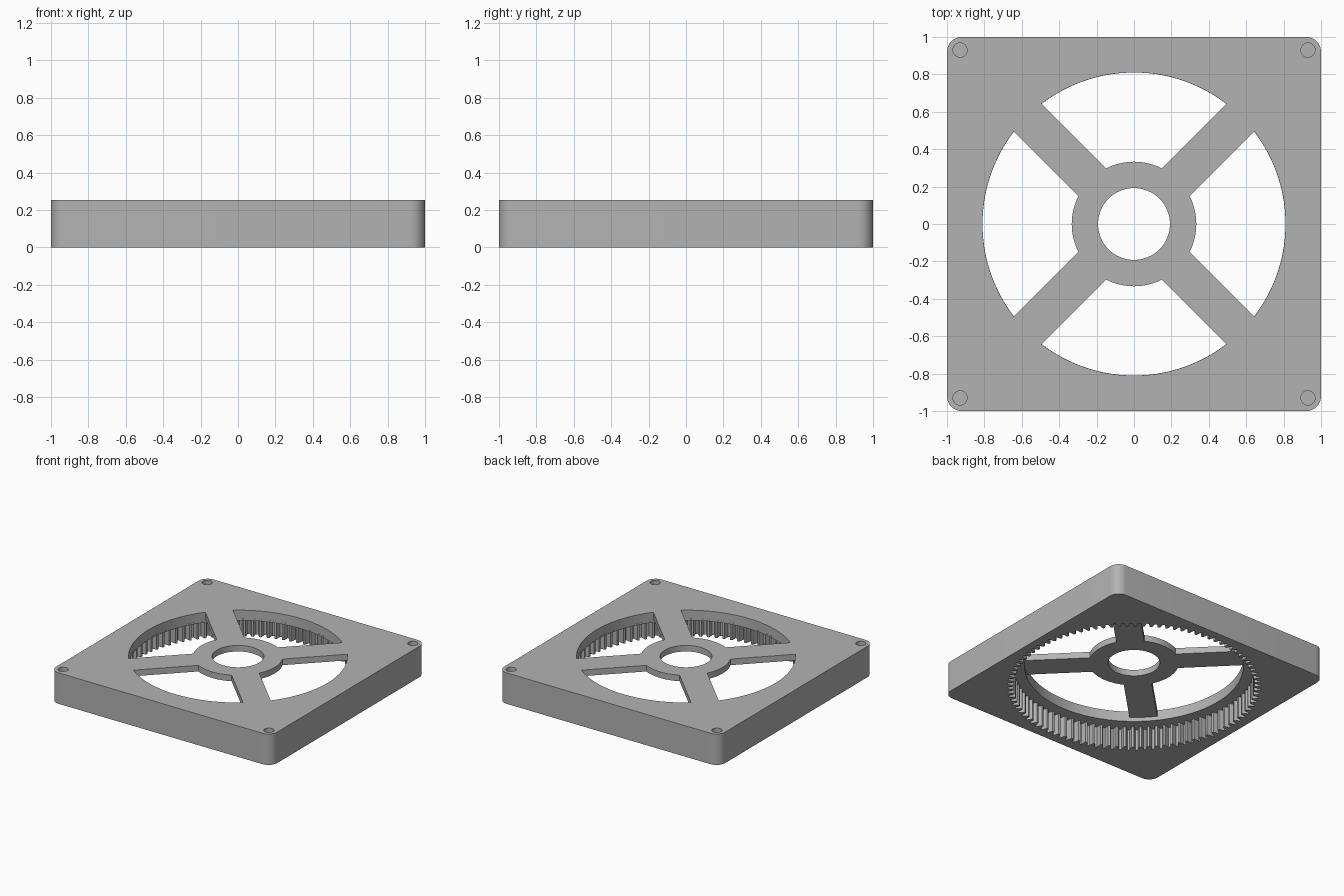
import bpy, bmesh, math
from math import sin, cos, pi, asin, radians

old = bpy.data.objects.get("Cube")
if old:
    bpy.data.objects.remove(old, do_unlink=True)

HEIGHT = 0.253
LEDGE = 0.17        # underside of the top plate
SPOKE_Z = 0.203     # underside of the spokes and hub
OPENING_R, HUB_R, BORE_R = 0.81, 0.333, 0.192
TEETH, ROOT_R, TIP_R = 96, 0.937, 0.893
SPOKE_HALF = 0.104

grey = bpy.data.materials.new("plain_grey")
grey.use_nodes = True
colour = (0.45, 0.45, 0.45, 1)
grey.diffuse_color = colour
grey.node_tree.nodes["Principled BSDF"].inputs["Base Color"].default_value = colour


def arc(r, a0, a1, n, cx=0, cy=0):
    return [(cx + r * cos(a0 + (a1 - a0) * i / n),
             cy + r * sin(a0 + (a1 - a0) * i / n)) for i in range(n + 1)]


def circle(r, n, cx=0, cy=0):
    return arc(r, 0, 2 * pi, n, cx, cy)[:-1]


def prism(name, outline, z0, z1):
    """Solid made by extruding a counter-clockwise outline."""
    bm = bmesh.new()
    base = bm.faces.new([bm.verts.new((x, y, z0)) for x, y in outline])
    top = bmesh.ops.extrude_face_region(bm, geom=[base])["geom"]
    bmesh.ops.translate(bm, vec=(0, 0, z1 - z0),
                        verts=[v for v in top if isinstance(v, bmesh.types.BMVert)])
    bmesh.ops.recalc_face_normals(bm, faces=bm.faces)
    mesh = bpy.data.meshes.new(name)
    bm.to_mesh(mesh)
    bm.free()
    mesh.materials.append(grey)
    ob = bpy.data.objects.new(name, mesh)
    bpy.context.collection.objects.link(ob)
    return ob


def cut(body, cutter):
    cutter.hide_render = True
    mod = body.modifiers.new("cut", 'BOOLEAN')
    mod.operation = 'DIFFERENCE'
    mod.solver = 'EXACT'
    mod.object = cutter
    bpy.context.view_layer.objects.active = body
    bpy.ops.object.modifier_apply(modifier=mod.name)
    bpy.data.objects.remove(cutter, do_unlink=True)


# Rounded square block
corner = 0.08
outline = []
for q, (sx, sy) in enumerate([(1, 1), (-1, 1), (-1, -1), (1, -1)]):
    outline += arc(corner, q * pi / 2, (q + 1) * pi / 2, 10,
                   sx * (1 - corner), sy * (1 - corner))
body = prism("ring_gear_frame", outline, 0, HEIGHT)

# Toothed pocket open at the bottom
gear = []
step = 2 * pi / TEETH
for i in range(TEETH):
    for offset, r in ((-0.36, TIP_R), (-0.14, ROOT_R), (0.14, ROOT_R), (0.36, TIP_R)):
        a = (i + offset) * step
        gear.append((r * cos(a), r * sin(a)))
cut(body, prism("gear_cutter", gear, -0.1, LEDGE))

# Round opening below the spokes
cut(body, prism("opening_cutter", circle(OPENING_R, 128), LEDGE - 0.1, SPOKE_Z))

# Four windows, leaving diagonal spokes around a hub
for q in range(4):
    mid = q * pi / 2
    r_out = OPENING_R + 0.0005
    outer = pi / 4 - asin(SPOKE_HALF / r_out)
    inner = pi / 4 - asin(SPOKE_HALF / HUB_R)
    window = (arc(r_out, mid - outer, mid + outer, 32)
              + arc(HUB_R, mid + inner, mid - inner, 14))
    cut(body, prism("window_cutter", window, SPOKE_Z - 0.02, HEIGHT + 0.1))

# Hub bore and blind corner sockets
cut(body, prism("bore_cutter", circle(BORE_R, 64), SPOKE_Z - 0.02, HEIGHT + 0.1))
for sx in (-1, 1):
    for sy in (-1, 1):
        socket = circle(0.038, 32, sx * 0.93, sy * 0.93)
        cut(body, prism("socket_cutter", socket, HEIGHT - 0.1, HEIGHT + 0.1))

# Smooth the curved walls, keep the edges crisp
bpy.ops.object.select_all(action='DESELECT')
body.select_set(True)
bpy.context.view_layer.objects.active = body
bpy.ops.object.shade_smooth_by_angle(angle=radians(25))
